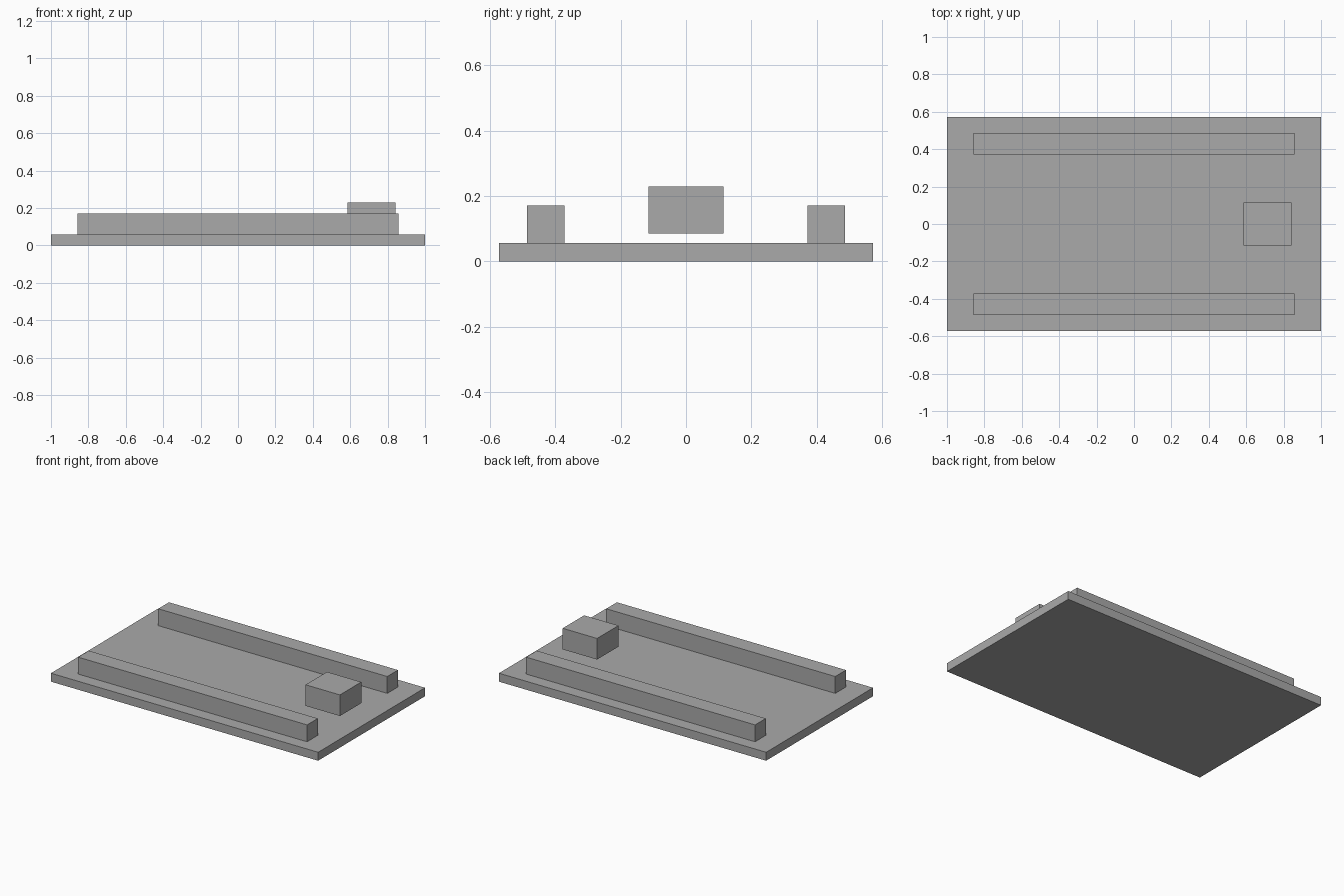
import bpy

cube = bpy.data.objects.get("Cube")
if cube:
    bpy.data.objects.remove(cube, do_unlink=True)

U = 1 / 35  # design unit: the plate is 70 units long

# Single plain grey
grey = bpy.data.materials.new("plain_grey")
grey.use_nodes = True
colour = (0.4, 0.4, 0.4, 1)
grey.diffuse_color = colour
grey.node_tree.nodes["Principled BSDF"].inputs["Base Color"].default_value = colour


def box(name, size, centre_x, centre_y, bottom):
    """Add a box, sized in design units, resting at the given height."""
    bpy.ops.mesh.primitive_cube_add(size=1)
    obj = bpy.context.object
    obj.name = obj.data.name = name
    obj.scale = [s * U for s in size]
    obj.location = (centre_x * U, centre_y * U, (bottom + size[2] / 2) * U)
    bpy.ops.object.transform_apply(location=True, rotation=False, scale=True)
    obj.data.materials.append(grey)
    return obj


# Flat base plate
box("base_plate", (70, 40, 2), 0, 0, 0)

# Long rails along both sides
for side, name in ((-1, "front_rail"), (1, "back_rail")):
    box(name, (60, 4, 4), 0, side * 15, 2)

# Block hovering just above the plate at the left end
box("end_block", (9, 8, 5), 25, 0, 3)
